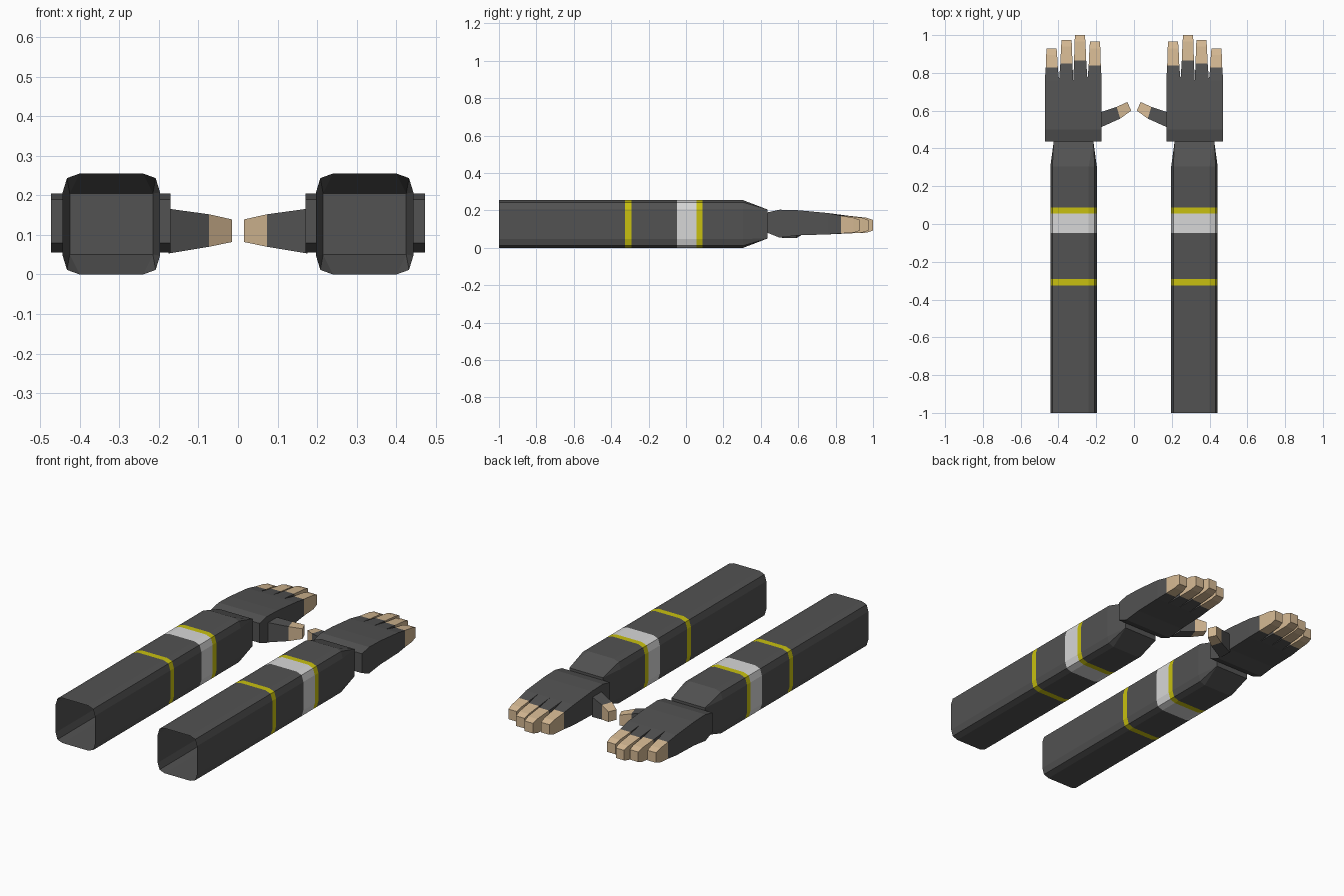
import bpy, bmesh

if "Cube" in bpy.data.objects:
    bpy.data.objects.remove(bpy.data.objects["Cube"])


def material(name, rgb):
    m = bpy.data.materials.new(name)
    m.diffuse_color = (*rgb, 1)
    m.use_nodes = True
    m.node_tree.nodes["Principled BSDF"].inputs["Base Color"].default_value = m.diffuse_color
    return m


DARK = material("charcoal cloth", (0.085, 0.085, 0.085))
LIGHT = material("light grey band", (0.68, 0.68, 0.68))
YELLOW = material("yellow trim", (0.58, 0.53, 0.005))
SKIN = material("skin", (0.66, 0.48, 0.29))
MATS = [DARK, LIGHT, YELLOW, SKIN]


def loft(name, rings, colours, side, cap_start=False, cap_end=True):
    """Skin a row of matching rings; colours[i] paints the span after ring i."""
    bm = bmesh.new()
    rows = [[bm.verts.new((side * x, y, z)) for x, y, z in r] for r in rings]
    n = len(rows[0])
    for i in range(len(rows) - 1):
        for j in range(n):
            k = (j + 1) % n
            f = bm.faces.new((rows[i][j], rows[i][k], rows[i + 1][k], rows[i + 1][j]))
            f.material_index = colours[i]
    if cap_start:
        bm.faces.new(rows[0]).material_index = colours[0]
    if cap_end:
        bm.faces.new(rows[-1]).material_index = colours[-1]
    bmesh.ops.remove_doubles(bm, verts=bm.verts, dist=0.0005)
    bmesh.ops.recalc_face_normals(bm, faces=bm.faces)
    me = bpy.data.meshes.new(name)
    bm.to_mesh(me)
    bm.free()
    for m in MATS:
        me.materials.append(m)
    ob = bpy.data.objects.new(name, me)
    bpy.context.collection.objects.link(ob)


def rect(x0, x1, y, z0, z1):
    return [(x0, y, z0), (x1, y, z0), (x1, y, z1), (x0, y, z1)]


def sleeve_ring(y, corner):
    """Box section with three points per corner, centred on the arm axis."""
    pts = []
    for sx, sz in ((1, 1), (-1, 1), (-1, -1), (1, -1)):
        c = corner if sx * sz > 0 else corner[::-1]
        pts += [(0.32 + sx * a, y, 0.1275 + sz * b) for a, b in c]
    return pts


FULL = [(0.123, 0.080), (0.112, 0.116), (0.080, 0.1275)]
WRIST = [(0.105, 0.077)] * 3

for label, side in (("left", -1), ("right", 1)):
    # sleeve: open at the elbow, banded, tapering to the wrist
    ys = [-1.0, -0.325, -0.292, -0.047, 0.055, 0.087, 0.305]
    rings = [sleeve_ring(y, FULL) for y in ys] + [sleeve_ring(0.437, WRIST)]
    loft(label + "_sleeve", rings, [0, 2, 0, 1, 2, 0, 0], side)

    # palm
    palm = [(0.437, 0.08, 0.19), (0.50, 0.055, 0.204),
            (0.60, 0.067, 0.201), (0.76, 0.072, 0.186)]
    loft(label + "_palm", [rect(0.171, 0.472, *p) for p in palm], [0, 0, 0],
         side, cap_start=True, cap_end=False)

    # fingers: glove up to the knuckle, bare tips
    fingers = [("index", 0.84, 0.965, 0.207), ("middle", 0.865, 1.0, 0.286),
               ("ring", 0.85, 0.975, 0.357), ("little", 0.828, 0.93, 0.436)]
    for i, (name, knuckle, tip, tx) in enumerate(fingers):
        x0 = 0.171 + i * 0.07525
        x1 = x0 + 0.07525
        mx = (x0 + x1) / 2 * 0.5 + tx * 0.5
        loft(f"{label}_{name}_finger", [
            rect(x0, x1, 0.76, 0.072, 0.186),
            rect(mx - 0.032, mx + 0.032, knuckle, 0.077, 0.172),
            rect(tx - 0.029, tx + 0.029, tip - 0.035, 0.081, 0.161),
            rect(tx - 0.026, tx + 0.026, tip, 0.092, 0.149)], [0, 3, 3], side)

    # thumb, reaching inwards from the palm
    thumb = [((0.175, 0.512), (0.175, 0.592), 0.053, 0.166),
             ((0.073, 0.558), (0.092, 0.620), 0.070, 0.152),
             ((0.015, 0.600), (0.035, 0.646), 0.082, 0.139)]
    loft(label + "_thumb",
         [[(*a, z0), (*b, z0), (*b, z1), (*a, z1)] for a, b, z0, z1 in thumb],
         [0, 3], side)
